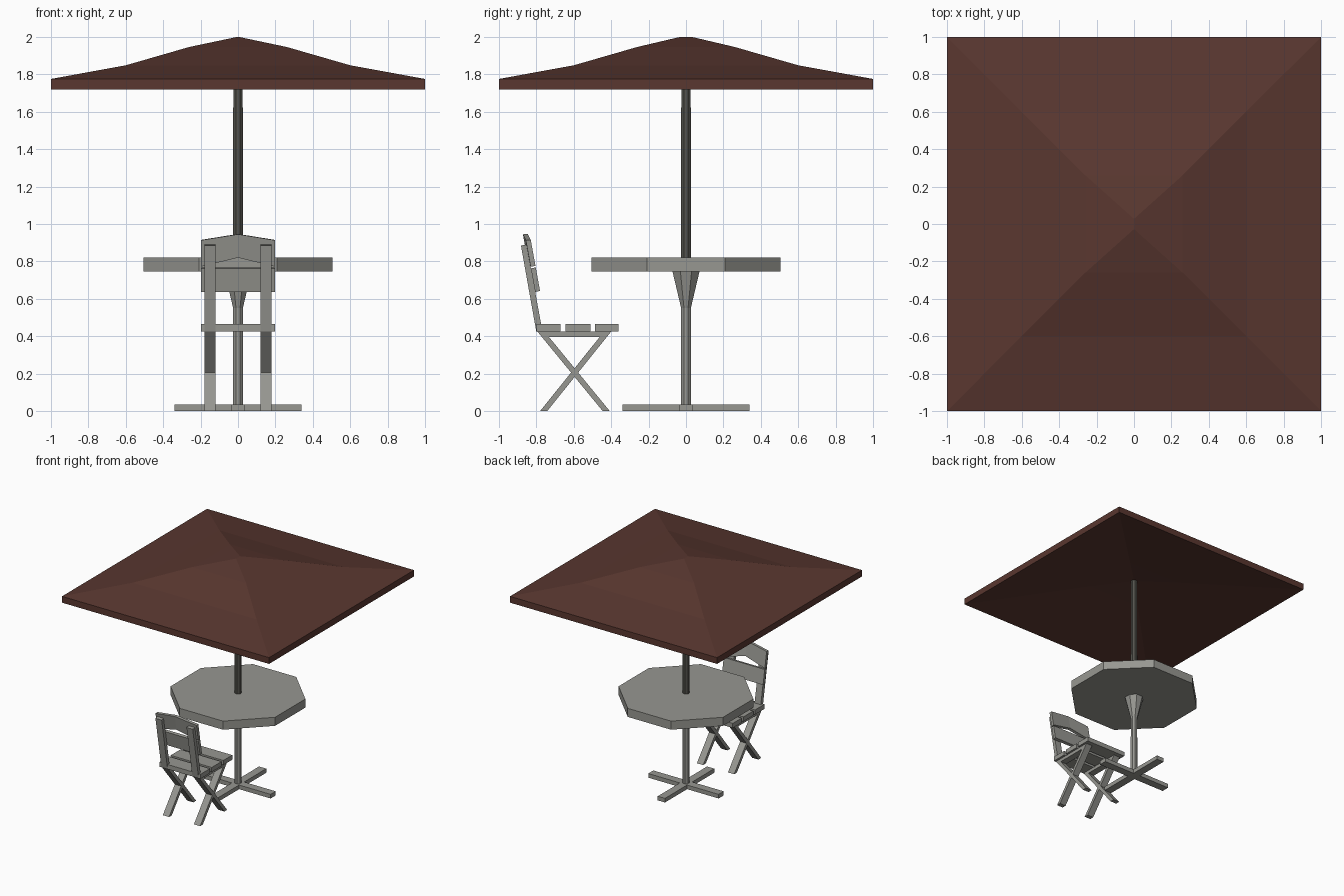
import bpy, bmesh, math
from mathutils import Vector

if "Cube" in bpy.data.objects:
    bpy.data.objects.remove(bpy.data.objects["Cube"])


def material(name, rgb):
    m = bpy.data.materials.new(name)
    m.diffuse_color = (*rgb, 1)
    m.use_nodes = True
    m.node_tree.nodes["Principled BSDF"].inputs["Base Color"].default_value = m.diffuse_color
    return m


GREY = material("weathered grey", (0.31, 0.31, 0.285))
DARK = material("dark pole", (0.09, 0.088, 0.075))
BROWN = material("brown cloth", (0.1, 0.038, 0.029))


def finish(name, bm, mat):
    bmesh.ops.recalc_face_normals(bm, faces=bm.faces)
    me = bpy.data.meshes.new(name)
    bm.to_mesh(me)
    bm.free()
    me.materials.append(mat)
    ob = bpy.data.objects.new(name, me)
    bpy.context.collection.objects.link(ob)
    return ob


def loft(name, rings, mat):
    """Bridge equal-sized rings of points and cap both ends."""
    bm = bmesh.new()
    rows = [[bm.verts.new(p) for p in r] for r in rings]
    n = len(rows[0])
    for a, b in zip(rows, rows[1:]):
        for i in range(n):
            j = (i + 1) % n
            bm.faces.new((a[i], a[j], b[j], b[i]))
    bm.faces.new(rows[0][::-1])
    bm.faces.new(rows[-1])
    return finish(name, bm, mat)


def ring(r, z, n=8):
    """Polygon with flat sides facing the axes."""
    return [(r * math.cos((i + .5) * math.tau / n),
             r * math.sin((i + .5) * math.tau / n), z) for i in range(n)]


def square(hx, hy, z):
    return [(-hx, -hy, z), (hx, -hy, z), (hx, hy, z), (-hx, hy, z)]


def side_profile(name, pts, x0, x1, mat=GREY):
    """Extrude a (y, z) outline along x."""
    return loft(name, [[(x, y, z) for y, z in pts] for x in (x0, x1)], mat)


# canopy: underside, valance, then stepped roof ending in a short ridge
loft("canopy", [square(0.02, 0.02, 1.87), square(0.26, 0.26, 1.84),
                square(0.6, 0.6, 1.785), square(1, 1, 1.72),
                square(1, 1, 1.775), square(0.6, 0.6, 1.848),
                square(0.26, 0.26, 1.946), square(0.003, 0.03, 2.0)], BROWN)

# umbrella pole above the table
loft("umbrella_pole", [ring(0.029, 0.8), ring(0.027, 1.88)], DARK)

# octagonal table top
R = 0.505 / math.cos(math.pi / 8)
loft("table_top", [ring(R, 0.745), ring(R, 0.82)], GREY)

# table column flaring out under the top
loft("table_column", [ring(0.029, 0.02), ring(0.028, 0.55), ring(0.079, 0.75)], GREY)

# crossed floor bars
for name, hx, hy in (("base_bar_x", 0.34, 0.035), ("base_bar_y", 0.035, 0.34)):
    loft(name, [square(hx, hy, 0), square(hx, hy, 0.036)], GREY)

# chair sides: crossed legs, seat rail and leaning back post
for side, x0, x1 in (("left", -0.18, -0.12), ("right", 0.12, 0.18)):
    side_profile(side + "_leg_forward",
                 [(-0.78, 0), (-0.742, 0), (-0.40, 0.425), (-0.438, 0.425)], x0, x1)
    side_profile(side + "_leg_backward",
                 [(-0.445, 0), (-0.407, 0), (-0.76, 0.43), (-0.798, 0.43)], x0, x1)
    side_profile(side + "_seat_rail",
                 [(-0.79, 0.425), (-0.77, 0.397), (-0.43, 0.397), (-0.405, 0.427)], x0, x1)
    side_profile(side + "_back_post",
                 [(-0.80, 0.425), (-0.767, 0.425), (-0.852, 0.89), (-0.882, 0.885)], x0, x1)

# seat slats
for i, (y0, y1) in enumerate(((-0.80, -0.67), (-0.645, -0.51), (-0.485, -0.362))):
    side_profile("seat_slat_%d" % (i + 1),
                 [(y0, 0.426), (y1, 0.426), (y1, 0.466), (y0, 0.466)], -0.198, 0.198)

# lower back slat
side_profile("lower_back_slat",
             [(-0.806, 0.637), (-0.78, 0.642), (-0.803, 0.768), (-0.829, 0.763)],
             -0.198, 0.198)

# arched upper back slat, bowed slightly backwards in the middle
sections = []
for x, low, high, bow in ((-0.198, 0.772, 0.913, 0), (0, 0.82, 0.945, -0.01),
                          (0.198, 0.772, 0.913, 0)):
    def back_y(z):
        return -0.829 - (z - 0.765) * 0.18 + bow
    sections.append([(x, back_y(low), low), (x, back_y(low) + 0.026, low + 0.004),
                     (x, back_y(high) + 0.026, high + 0.002), (x, back_y(high), high)])
loft("upper_back_slat", sections, GREY)
